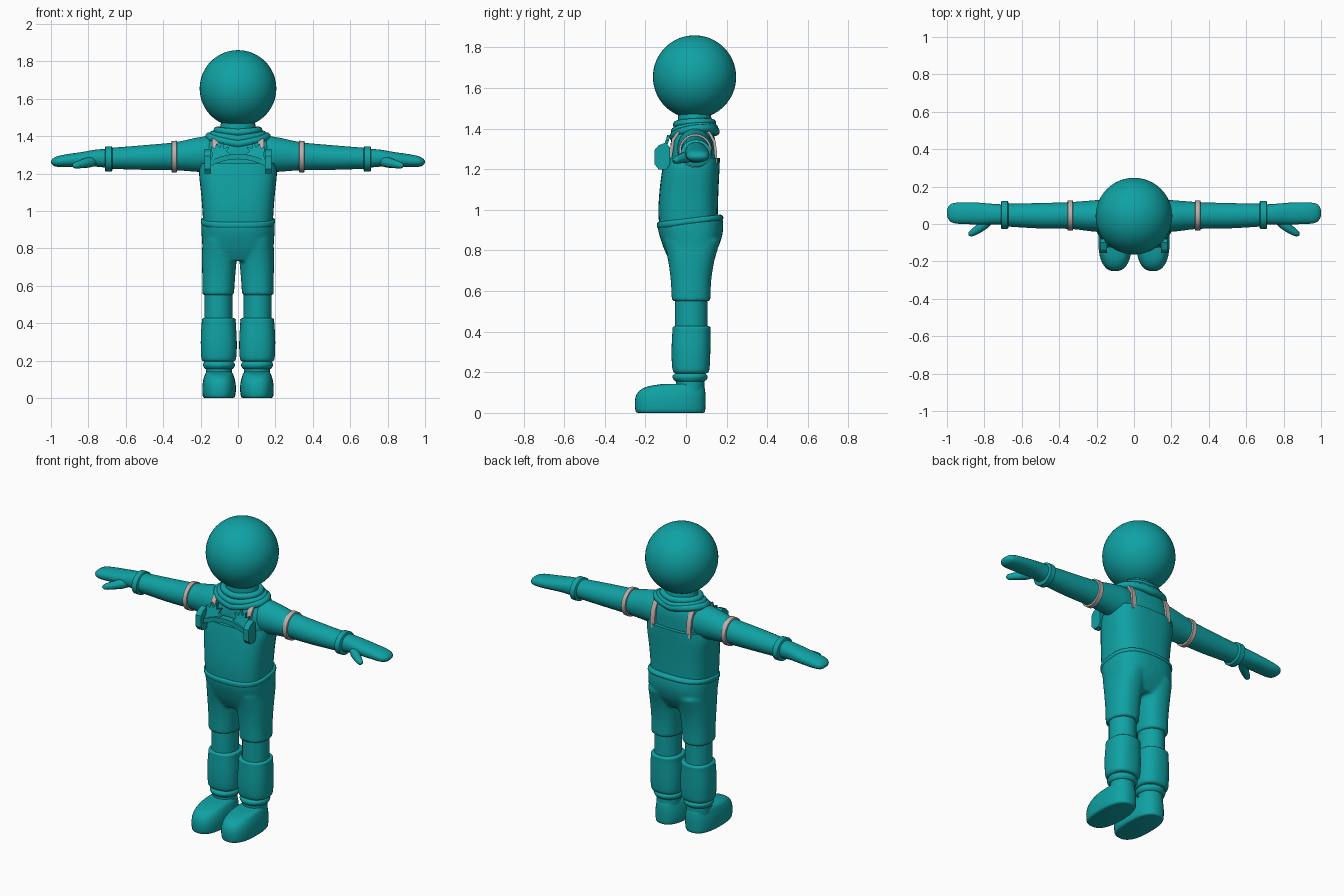
import bpy, bmesh, math
from mathutils import Vector

if "Cube" in bpy.data.objects:
    bpy.data.objects.remove(bpy.data.objects["Cube"])


def material(name, rgb):
    m = bpy.data.materials.new(name)
    m.diffuse_color = (*rgb, 1)
    m.use_nodes = True
    m.node_tree.nodes["Principled BSDF"].inputs["Base Color"].default_value = m.diffuse_color
    return m


TEAL = material("teal", (0.005, 0.36, 0.37))
PALE = material("pale grey", (0.50, 0.43, 0.41))


def finish(ob, mat, mirror=False, angle=40):
    ob.data.materials.clear()
    ob.data.materials.append(mat)
    bpy.ops.object.select_all(action='DESELECT')
    ob.select_set(True)
    bpy.context.view_layer.objects.active = ob
    if mirror:
        ob.modifiers.new("mirror", 'MIRROR')
    bpy.ops.object.shade_smooth_by_angle(angle=math.radians(angle))
    return ob


def from_bmesh(name, bm):
    bmesh.ops.recalc_face_normals(bm, faces=bm.faces)
    me = bpy.data.meshes.new(name)
    bm.to_mesh(me)
    bm.free()
    ob = bpy.data.objects.new(name, me)
    bpy.context.collection.objects.link(ob)
    return ob


def smooth_rows(rows, steps):
    """Catmull-Rom interpolation between rows of numbers."""
    out = []
    for i in range(len(rows) - 1):
        p0, p1, p2, p3 = (Vector(rows[max(0, min(len(rows) - 1, i + k))]) for k in (-1, 0, 1, 2))
        for s in range(steps):
            t = s / steps
            out.append(0.5 * (2 * p1 + (p2 - p0) * t + (2 * p0 - 5 * p1 + 4 * p2 - p3) * t * t
                              + (3 * p1 - p0 - 3 * p2 + p3) * t ** 3))
    return out + [Vector(rows[-1])]


def loft(name, rows, axis='z', power=2.0, tilt=0.0, steps=3, mat=TEAL, mirror=False, n=40, bm=None):
    """Rows are (position, min a, max a, min b, max b): a, b = x, y along z, or y, z along x."""
    own = bm is None
    bm = bm or bmesh.new()
    rings = []
    for t, a0, a1, b0, b1 in smooth_rows(rows, steps):
        ring = []
        for k in range(n):
            c, s = math.cos(k * math.tau / n), math.sin(k * math.tau / n)
            a = (a0 + a1) / 2 + (a1 - a0) / 2 * math.copysign(abs(c) ** (2 / power), c)
            b = (b0 + b1) / 2 + (b1 - b0) / 2 * math.copysign(abs(s) ** (2 / power), s)
            ring.append(bm.verts.new((a, b, t + tilt * b) if axis == 'z' else (t, a, b)))
        rings.append(ring)
    for r, q in zip(rings, rings[1:]):
        for k in range(n):
            bm.faces.new((r[k], r[(k + 1) % n], q[(k + 1) % n], q[k]))
    bm.faces.new(rings[0])
    bm.faces.new(rings[-1])
    if own:
        return finish(from_bmesh(name, bm), mat, mirror)


def tube(name, pts, radius, cyclic=False, radii=None, mirror=False):
    cu = bpy.data.curves.new(name, 'CURVE')
    cu.dimensions, cu.bevel_depth, cu.bevel_resolution = '3D', radius, 4
    cu.use_fill_caps = True
    sp = cu.splines.new('POLY')
    sp.points.add(len(pts) - 1)
    for i, p in enumerate(pts):
        sp.points[i].co = (*p, 1)
        sp.points[i].radius = radii[i] if radii else 1
    sp.use_cyclic_u = cyclic
    ob = bpy.data.objects.new(name, cu)
    bpy.context.collection.objects.link(ob)
    bpy.ops.object.select_all(action='DESELECT')
    ob.select_set(True)
    bpy.context.view_layer.objects.active = ob
    bpy.ops.object.convert(target='MESH')
    return finish(bpy.context.object, TEAL, mirror)


def prism(name, outline, offset, mat=TEAL, mirror=True, angle=40):
    """Closed outline of 3D points pushed along an offset vector."""
    bm = bmesh.new()
    f = bm.faces.new([bm.verts.new(p) for p in outline])
    ext = bmesh.ops.extrude_face_region(bm, geom=[f])
    bmesh.ops.translate(bm, vec=offset, verts=[v for v in ext['geom'] if isinstance(v, bmesh.types.BMVert)])
    if f.is_valid and len(bm.faces) == len(outline) + 1:
        bm.faces.new(f.verts)
    return finish(from_bmesh(name, bm), mat, mirror, angle)


# Round helmet and neck
bpy.ops.mesh.primitive_uv_sphere_add(segments=48, ring_count=32, radius=0.205, location=(0, 0.042, 1.655))
helmet = bpy.context.object
helmet.name = "helmet"
finish(helmet, TEAL)
loft("neck", [(1.34, -.12, .12, -.04, .14), (1.42, -.10, .10, -.04, .13), (1.48, -.09, .09, -.04, .12)])

# Collar folds
for name, rx, ry, z, dip, r in (("upper_collar", .112, .088, 1.428, .008, .019),
                                ("middle_collar", .135, .098, 1.402, .016, .019),
                                ("lower_collar", .155, .103, 1.385, .026, .021)):
    ring = []
    for k in range(48):
        a = k * math.tau / 48
        lift = dip * (math.sin(a) * 0.5 - 0.5 + abs(math.cos(a)))
        ring.append((rx * math.cos(a), 0.042 + ry * math.sin(a), z + lift))
    tube(name, ring, r, cyclic=True)

# Upper body and torso shell
loft("upper_body", [(1.15, -.20, .20, -.09, .145), (1.25, -.20, .20, -.08, .145), (1.33, -.19, .19, -.075, .145),
                    (1.38, -.16, .16, -.06, .135), (1.41, -.12, .12, -.04, .12)], power=2.5)
loft("torso_shell", [(.92, -.185, .185, -.132, .155), (1.0, -.19, .19, -.136, .157), (1.1, -.198, .198, -.13, .16),
                     (1.2, -.208, .208, -.117, .165), (1.255, -.200, .200, -.108, .167)], power=2.9)

# Trousers: hips and two legs fused together
bm = bmesh.new()
loft("", [(.74, -.16, .16, -.07, .12), (.80, -.188, .188, -.10, .16), (.86, -.194, .194, -.122, .18),
          (.91, -.196, .196, -.136, .183), (.945, -.196, .196, -.14, .178)], power=2.6, tilt=.12, bm=bm)
for s in (1, -1):
    rows = [(.55, .022, .19), (.65, .015, .191), (.75, .006, .193), (.85, .0, .19)]
    depth = [(-.07, .12), (-.075, .124), (-.088, .14), (-.11, .17)]
    loft("", [(z, min(s * a, s * b), max(s * a, s * b), *d) for (z, a, b), d in zip(rows, depth)],
         power=2.3, bm=bm)
trousers = from_bmesh("trousers", bm)
rm = trousers.modifiers.new("fuse", 'REMESH')
rm.mode, rm.voxel_size, rm.use_smooth_shade = 'VOXEL', 0.009, True
sm = trousers.modifiers.new("soften", 'SMOOTH')
sm.iterations, sm.factor = 4, 0.5
finish(trousers, TEAL, angle=60)
rm.use_smooth_shade = True
loft("waistband", [(.925, -.19, .19, -.138, .172), (.935, -.198, .198, -.143, .184),
                   (.95, -.198, .198, -.143, .18), (.957, -.19, .19, -.137, .168)], power=2.7, tilt=.12)

# Lower legs, shin guards, ankle rings and boots
loft("lower_leg", [(.38, .03, .18, -.055, .105), (.6, .03, .18, -.055, .105)], mirror=True)
loft("shin_guard", [(.195, .025, .18, -.05, .10), (.205, .012, .194, -.064, .113), (.25, .007, .198, -.07, .118),
                    (.32, .007, .199, -.071, .12), (.40, .012, .194, -.067, .12), (.422, .013, .192, -.065, .12),
                    (.428, .028, .18, -.053, .107)], power=2.4, mirror=True)
loft("ankle", [(.10, .032, .172, -.05, .09), (.21, .032, .172, -.05, .09)], mirror=True)
loft("ankle_ring", [(.155, .03, .175, -.05, .09), (.165, .02, .183, -.062, .102), (.182, .017, .187, -.066, .106),
                    (.198, .03, .175, -.05, .09)], mirror=True)
loft("boot", [(0, .03, .175, -.235, .085), (.008, .016, .188, -.248, .094), (.05, .011, .191, -.252, .096),
              (.085, .014, .188, -.246, .096), (.11, .02, .182, -.228, .094), (.13, .028, .175, -.19, .09),
              (.142, .04, .165, -.12, .083)], power=2.5, mirror=True)

# Sleeves, arm bands, cuffs and mittens
loft("sleeve", [(.06, -.04, .12, 1.22, 1.39), (.15, -.043, .13, 1.205, 1.40), (.22, -.04, .126, 1.21, 1.392),
                (.34, -.026, .117, 1.218, 1.367), (.5, -.024, .112, 1.22, 1.352), (.70, -.012, .108, 1.226, 1.336)],
     axis='x', mirror=True)
loft("arm_band", [(.326, -.03, .12, 1.212, 1.37), (.328, -.035, .126, 1.207, 1.376),
                  (.354, -.035, .126, 1.207, 1.374), (.356, -.03, .12, 1.212, 1.37)],
     axis='x', steps=1, mat=PALE, mirror=True)
loft("cuff", [(.672, -.02, .118, 1.216, 1.34), (.676, -.026, .124, 1.211, 1.346),
              (.708, -.026, .124, 1.211, 1.346), (.712, -.02, .118, 1.216, 1.34)],
     axis='x', steps=1, mirror=True)
loft("mitten", [(.69, -.004, .104, 1.23, 1.334), (.76, -.003, .108, 1.237, 1.328), (.83, -.004, .114, 1.238, 1.316),
                (.90, .0, .115, 1.235, 1.306), (.95, .002, .114, 1.235, 1.297), (.98, .012, .106, 1.239, 1.287),
                (.995, .03, .088, 1.25, 1.275), (1.0, .045, .07, 1.259, 1.267)], axis='x', power=2.2, mirror=True)
tube("thumb", [(.76, .04, 1.268), (.80, .0, 1.26), (.83, -.025, 1.253), (.86, -.045, 1.246),
               (.876, -.055, 1.242), (.884, -.06, 1.24)], .026, radii=[1, 1.1, .9, .75, .55, .15], mirror=True)

# Shoulder straps over the upper body
path = [(-.088, 1.25), (-.078, 1.30), (-.070, 1.35), (-.045, 1.385), (.04, 1.408),
        (.12, 1.385), (.145, 1.34), (.152, 1.29), (.155, 1.23)]
inner = [(y + (.042 - y) * .12, z - .008) for y, z in reversed(path)]
prism("shoulder_strap", [(.108, y, z) for y, z in path + inner], (.03, 0, 0), mat=PALE)

# Chest harness: side packs, arched bar and spiky ornaments
pack = [(-.155, 1.225), (-.135, 1.2), (-.095, 1.2), (-.08, 1.225), (-.08, 1.31), (-.10, 1.332),
        (-.135, 1.318), (-.155, 1.295)]
prism("chest_pack", [(.145, y, z) for y, z in pack], (.035, 0, 0), angle=20)
xs = [-.15 + .03 * i for i in range(11)]
arch = [(x, 1.305 - 1.7 * x * x) for x in xs]
outline = arch + [(x, z - .028) for x, z in reversed(arch)]
prism("chest_bar", [(x, -.128, z) for x, z in outline], (0, .04, 0), mirror=False)
spikes = [(.03, 1.295), (.06, 1.318), (.045, 1.345), (.075, 1.335), (.08, 1.37), (.098, 1.34), (.118, 1.362),
          (.12, 1.335), (.145, 1.345), (.138, 1.30), (.145, 1.27)]
prism("chest_spikes", [(x, -.122 + .3 * (z - 1.27), z) for x, z in spikes], (0, .016, 0), angle=20)
